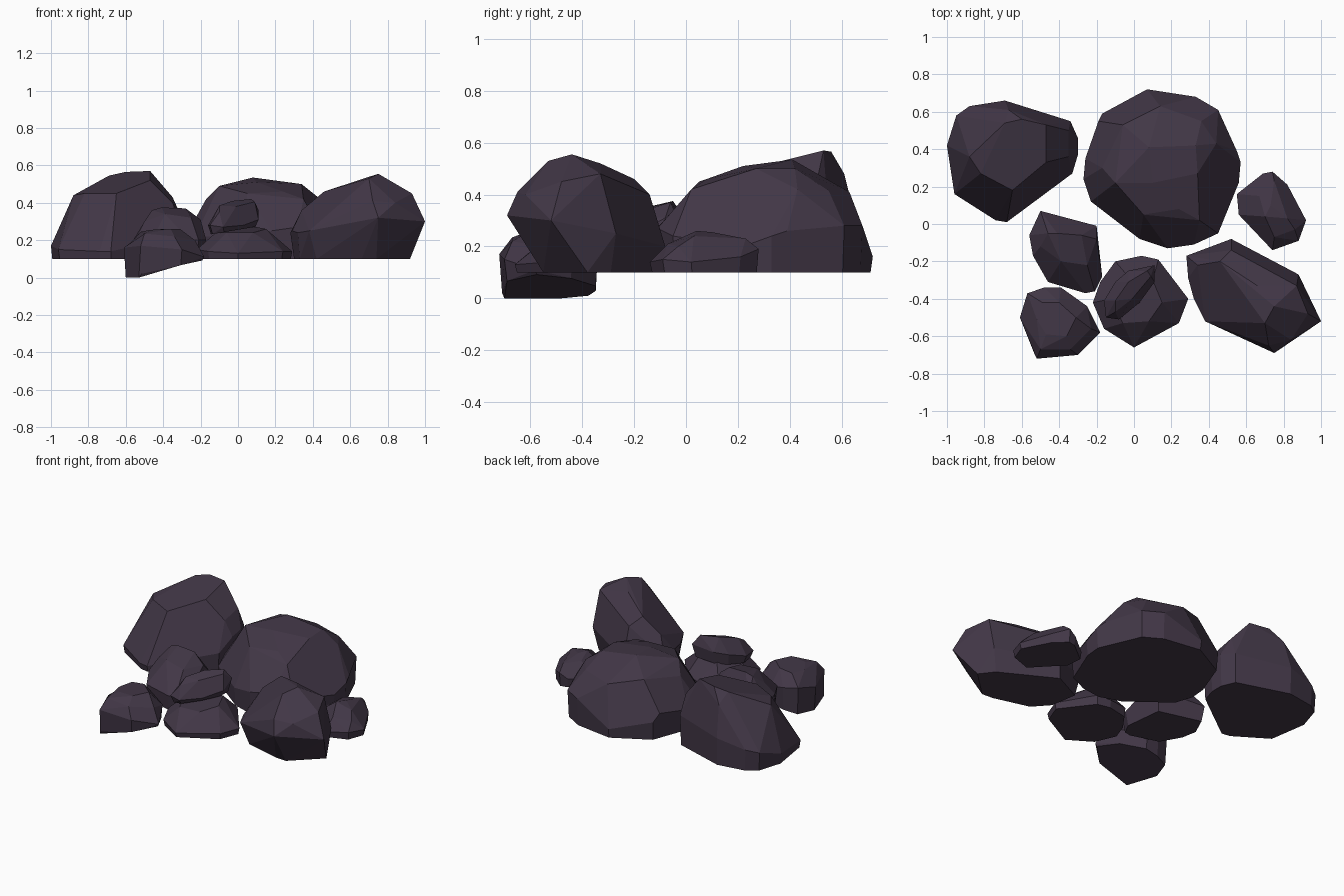
import bpy, bmesh
from math import radians
from mathutils import Vector

stone = bpy.data.materials.new("dark_stone")
stone.diffuse_color = (0.054, 0.038, 0.062, 1)


def rock(name, belt, crown, foot=0.96, base=0.1, tilt=0.0, lean=0.0):
    """Faceted boulder: widest belt, crown corners, and a flat foot below the belt."""
    c = sum((Vector(p) for p in belt), Vector()) / len(belt)
    pts = [Vector(p) for p in belt + crown]
    for x, y, z in belt:
        fx, fy = c.x + (x - c.x) * foot, c.y + (y - c.y) * foot
        pts.append(Vector((fx, fy, base + tilt * (fx - c.x) + lean * (fy - c.y))))
    bm = bmesh.new()
    for p in pts:
        bm.verts.new(p)
    hull = bmesh.ops.convex_hull(bm, input=bm.verts)
    junk = {g for g in hull["geom_interior"] + hull["geom_unused"]
            if isinstance(g, bmesh.types.BMVert)}
    bmesh.ops.delete(bm, geom=list(junk), context='VERTS')
    # merge near-flat triangles into broad chiselled facets
    bmesh.ops.dissolve_limit(bm, angle_limit=radians(10), verts=bm.verts, edges=bm.edges)
    bmesh.ops.recalc_face_normals(bm, faces=bm.faces)
    me = bpy.data.meshes.new(name)
    bm.to_mesh(me)
    bm.free()
    me.materials.append(stone)
    ob = bpy.data.objects.new(name, me)
    bpy.context.collection.objects.link(ob)
    return ob


# large boulders
rock("boulder_left",
     [(-1, .42, .17), (-.95, .58, .22), (-.88, .63, .24), (-.69, .66, .28), (-.34, .55, .3),
      (-.3, .46, .32), (-.3, .37, .3), (-.33, .27, .22), (-.68, .01, .14), (-.74, .02, .14),
      (-.96, .16, .15)],
     [(-.82, .27, .45), (-.65, .18, .45), (-.47, .33, .52), (-.47, .53, .57),
      (-.69, .54, .545), (-.80, .37, .48), (-.6, .56, .565), (-.35, .5, .43),
      (-.67, .61, .48), (-.88, .36, .44), (-.35, .36, .4)], foot=0.98)

rock("boulder_back",
     [(.07, .72, .16), (.33, .68, .28), (.45, .61, .28), (.55, .39, .26), (.57, .33, .24),
      (.56, .22, .2), (.45, -.05, .24), (.32, -.11, .27), (.18, -.13, .25), (.03, -.08, .22),
      (-.23, .12, .22), (-.27, .24, .24), (-.26, .35, .24), (-.19, .55, .27), (-.17, .59, .22)],
     [(-.06, .53, .455), (.14, .63, .41), (.36, .55, .415), (.08, .41, .535), (.1, .22, .51),
      (.33, .42, .5), (-.1, .22, .49), (.24, .08, .46), (.34, .27, .5), (.44, .43, .42),
      (.35, .02, .42), (.05, .05, .45), (-.17, .3, .42)], foot=0.98)

rock("boulder_right",
     [(.28, -.17, .24), (.52, -.08, .2), (.88, -.27, .25), (1, -.52, .3), (.75, -.69, .32),
      (.38, -.52, .25), (.32, -.4, .24), (.29, -.29, .25)],
     [(.46, -.2, .46), (.52, -.14, .4), (.66, -.33, .52), (.75, -.44, .555), (.87, -.33, .48),
      (.93, -.48, .45), (.7, -.53, .53), (.55, -.42, .46), (.34, -.22, .36), (.84, -.62, .4),
      (.72, -.65, .41),
      # undercut foot
      (.3, -.2, .1), (.5, -.1, .1), (.85, -.29, .1), (.92, -.38, .1), (.74, -.55, .1),
      (.42, -.48, .1), (.33, -.38, .1)], foot=0.55)

# loose stones
rock("stone_right",
     [(.55, .16, .15), (.69, .27, .16), (.74, .28, .19), (.82, .21, .16), (.92, .02, .14),
      (.88, -.09, .15), (.74, -.14, .14), (.56, .05, .16)],
     [(.73, .1, .255), (.7, .04, .26), (.82, .03, .24), (.67, .15, .24), (.75, .23, .23),
      (.75, -.07, .21), (.86, -.03, .2)], foot=0.96)

rock("stone_left",
     [(-.5, .07, .2), (-.2, -.01, .24), (-.17, -.28, .2), (-.21, -.36, .2), (-.26, -.37, .2),
      (-.46, -.31, .2), (-.54, -.17, .22), (-.56, -.06, .2)],
     [(-.46, -.05, .36), (-.41, -.05, .375), (-.28, -.06, .37), (-.39, -.2, .34),
      (-.25, -.22, .32), (-.5, -.12, .3), (-.2, -.08, .31)], foot=0.93)

rock("stone_centre",
     [(-.18, -.31, .15), (-.1, -.2, .16), (.04, -.17, .15), (.13, -.19, .16), (.22, -.29, .15),
      (.29, -.4, .14), (.24, -.53, .14), (0, -.66, .13), (-.16, -.56, .14), (-.22, -.42, .15)],
     [(-.12, -.4, .24), (-.04, -.27, .26), (.1, -.3, .27), (.15, -.42, .26), (.08, -.52, .24),
      (-.06, -.53, .24)], foot=0.97)

# front stone, sitting lower with a sloping underside
rock("stone_front",
     [(-.61, -.5, .16), (-.57, -.37, .19), (-.48, -.34, .18), (-.39, -.34, .17),
      (-.25, -.44, .17), (-.18, -.58, .11), (-.3, -.7, .15), (-.52, -.72, .17)],
     [(-.49, -.42, .25), (-.4, -.42, .26), (-.31, -.5, .26), (-.36, -.6, .26),
      (-.47, -.59, .255), (-.52, -.51, .245), (-.23, -.56, .2), (-.34, -.67, .22),
      (-.5, -.67, .235), (-.53, -.7, 0), (-.58, -.48, 0)], foot=0.95, base=0.043, tilt=0.22)

# small slab resting on the centre stone
rock("slab_on_top",
     [(-.16, -.41, .28), (-.1, -.31, .31), (-.03, -.25, .33), (.11, -.22, .36),
      (.11, -.31, .31), (.03, -.42, .28), (-.08, -.51, .27), (-.15, -.5, .28)],
     [(-.1, -.41, .385), (-.03, -.31, .41), (.07, -.25, .42), (.09, -.28, .405),
      (-.01, -.4, .38), (-.1, -.47, .35)], foot=0.88, base=0.25, tilt=0.17)
